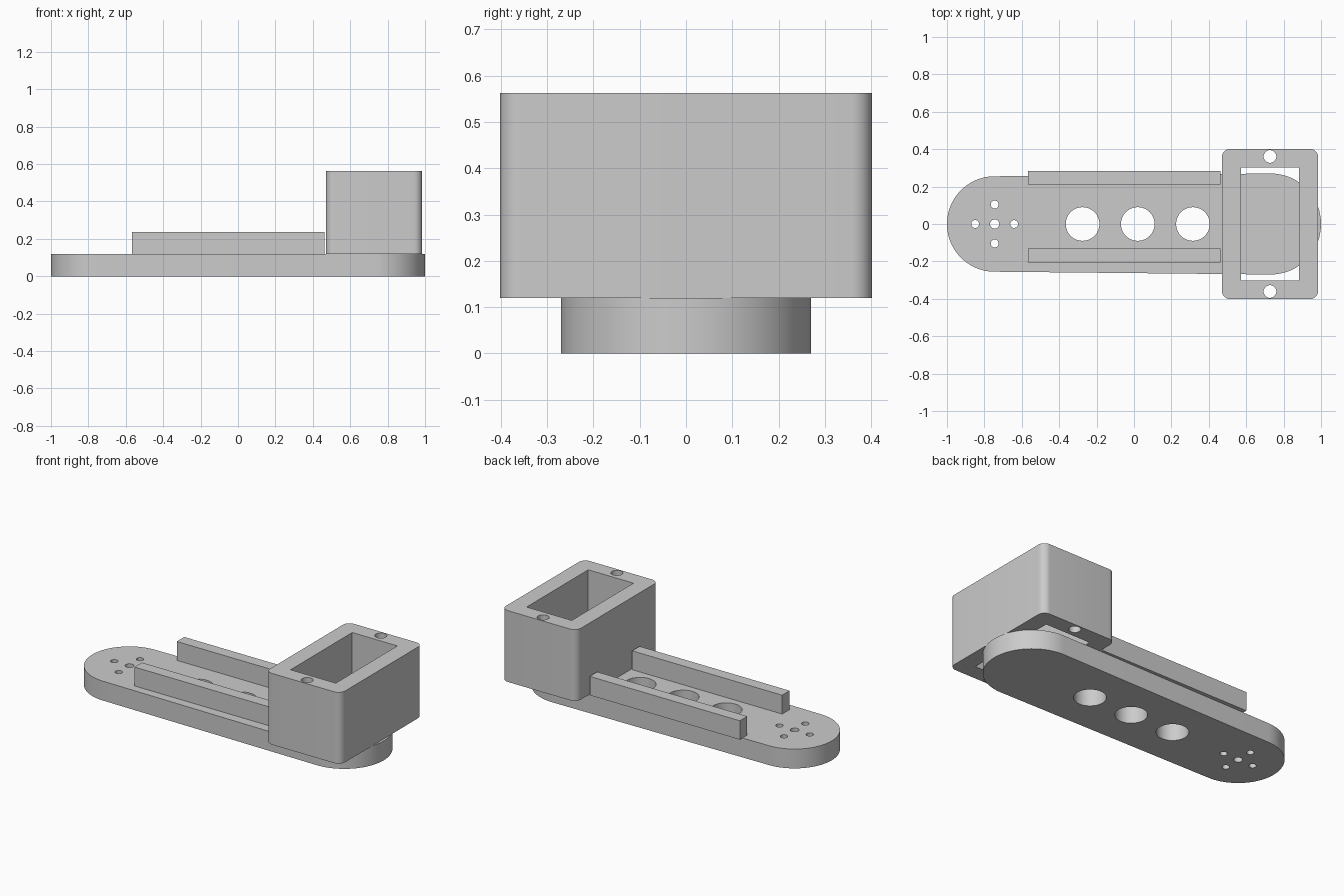
import bpy
import bmesh
from math import sin, cos, pi, radians

cube = bpy.data.objects.get("Cube")
if cube:
    bpy.data.objects.remove(cube, do_unlink=True)

grey = bpy.data.materials.new("light grey")
grey.use_nodes = True
grey.diffuse_color = (0.6, 0.6, 0.6, 1)
grey.node_tree.nodes["Principled BSDF"].inputs["Base Color"].default_value = (0.6, 0.6, 0.6, 1)


def arc(x, y, r, start, end, steps):
    """Points along an arc, angles in degrees."""
    angles = [radians(start + (end - start) * i / steps) for i in range(steps + 1)]
    return [(x + r * cos(a), y + r * sin(a)) for a in angles]


def circle(x, y, r, steps=40):
    return arc(x, y, r, 0, 360, steps)[:-1]


def rectangle(x0, x1, y0, y1):
    return [(x0, y0), (x1, y0), (x1, y1), (x0, y1)]


def rounded_rectangle(x0, x1, y0, y1, r):
    corners = [(x1 - r, y1 - r), (x0 + r, y1 - r), (x0 + r, y0 + r), (x1 - r, y0 + r)]
    return [p for i, (x, y) in enumerate(corners) for p in arc(x, y, r, 90 * i, 90 * i + 90, 10)]


def prism(name, z0, z1, outline, holes=()):
    """Extrude an outline with through holes from z0 to z1."""
    bm = bmesh.new()
    for loop in (outline, *holes):
        verts = [bm.verts.new((x, y, z0)) for x, y in loop]
        for a, b in zip(verts, verts[1:] + verts[:1]):
            bm.edges.new((a, b))
    bmesh.ops.triangle_fill(bm, use_beauty=True, edges=bm.edges[:], normal=(0, 0, 1))
    top = bmesh.ops.extrude_face_region(bm, geom=bm.faces[:], use_keep_orig=True)
    moved = [v for v in top["geom"] if isinstance(v, bmesh.types.BMVert)]
    bmesh.ops.translate(bm, verts=moved, vec=(0, 0, z1 - z0))
    bmesh.ops.recalc_face_normals(bm, faces=bm.faces[:])
    mesh = bpy.data.meshes.new(name)
    bm.to_mesh(mesh)
    bm.free()
    mesh.materials.append(grey)
    obj = bpy.data.objects.new(name, mesh)
    bpy.context.collection.objects.link(obj)
    bpy.ops.object.select_all(action="DESELECT")
    obj.select_set(True)
    bpy.context.view_layer.objects.active = obj
    bpy.ops.object.shade_smooth_by_angle(angle=radians(30))
    return obj


PLATE_TOP = 0.12
PIVOT = -0.745

# Arm plate: tapered slot shape with lightening holes and a horn screw pattern
plate = arc(0.73, 0, 0.27, -90, 90, 48) + arc(PIVOT, 0, 0.255, 90, 270, 48)
big_holes = [circle(x, 0, 0.09) for x in (-0.275, 0.02, 0.315)]
screw_holes = [circle(PIVOT, 0, 0.025, 24)]
screw_holes += [circle(PIVOT + 0.104 * cos(i * pi / 2), 0.104 * sin(i * pi / 2), 0.021, 24)
                for i in range(4)]
prism("arm_plate", 0, PLATE_TOP, plate, big_holes + screw_holes)

# Side rails on the plate
for name, y in (("back_rail", 0.21), ("front_rail", -0.205)):
    prism(name, PLATE_TOP, 0.237, rectangle(-0.567, 0.462, y, y + 0.073))

# Open motor housing with a screw hole at each end
prism("motor_housing", PLATE_TOP, 0.562,
      rounded_rectangle(0.47, 0.985, -0.402, 0.402, 0.045),
      [rectangle(0.572, 0.882, -0.302, 0.302)]
      + [circle(0.727, side * 0.361, 0.034, 32) for side in (-1, 1)])
